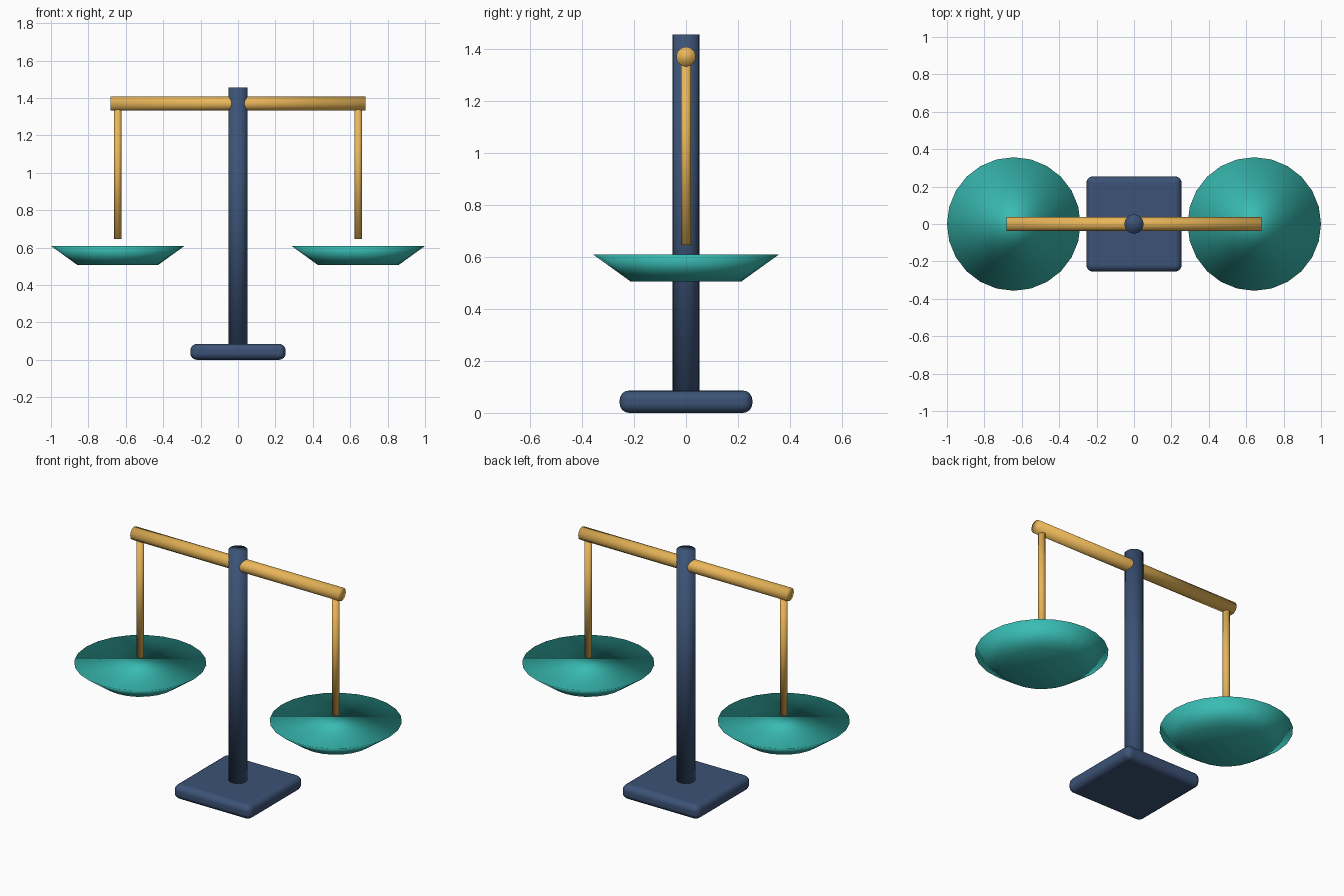
import bpy, math

if "Cube" in bpy.data.objects:
    bpy.data.objects.remove(bpy.data.objects["Cube"])

def material(name, rgb):
    m = bpy.data.materials.new(name)
    m.diffuse_color = (*rgb, 1)
    m.use_nodes = True
    m.node_tree.nodes["Principled BSDF"].inputs["Base Color"].default_value = m.diffuse_color
    return m

NAVY = material("navy", (0.045, 0.085, 0.18))
BRASS = material("brass", (0.82, 0.47, 0.10))
TEAL = material("teal", (0.04, 0.50, 0.45))

def finish(name, mat):
    ob = bpy.context.object
    ob.name = name
    ob.data.materials.append(mat)
    bpy.ops.object.shade_smooth()
    return ob

def tapered(name, mat, r_low, r_top, z0, z1, x=0, sides=24):
    """Upright closed cylinder or frustum between two heights."""
    bpy.ops.mesh.primitive_cone_add(vertices=sides, radius1=r_low, radius2=r_top,
                                    depth=z1 - z0, location=(x, 0, (z0 + z1) / 2))
    return finish(name, mat)

# Rounded square base
bpy.ops.mesh.primitive_cube_add(size=1, location=(0, 0, 0.043))
base = bpy.context.object
base.scale = (0.51, 0.51, 0.086)
bpy.ops.object.transform_apply(location=False, rotation=False, scale=True)
finish("base", NAVY)
bevel = base.modifiers.new("rounded_edges", "BEVEL")
bevel.width = 0.036
bevel.segments = 4
bevel.harden_normals = True

# Central post
tapered("post", NAVY, 0.051, 0.051, 0.05, 1.456)

# Horizontal beam
bpy.ops.mesh.primitive_cylinder_add(vertices=24, radius=0.0375, depth=1.366,
                                    location=(0, 0, 1.37), rotation=(0, math.pi / 2, 0))
finish("beam", BRASS)

# Hanging rods and shallow pans on both sides
for side, x in (("left", -0.643), ("right", 0.643)):
    tapered(side + "_rod", BRASS, 0.02, 0.02, 0.645, 1.37, x)
    tapered(side + "_pan", TEAL, 0.214, 0.357, 0.506, 0.609, x)
